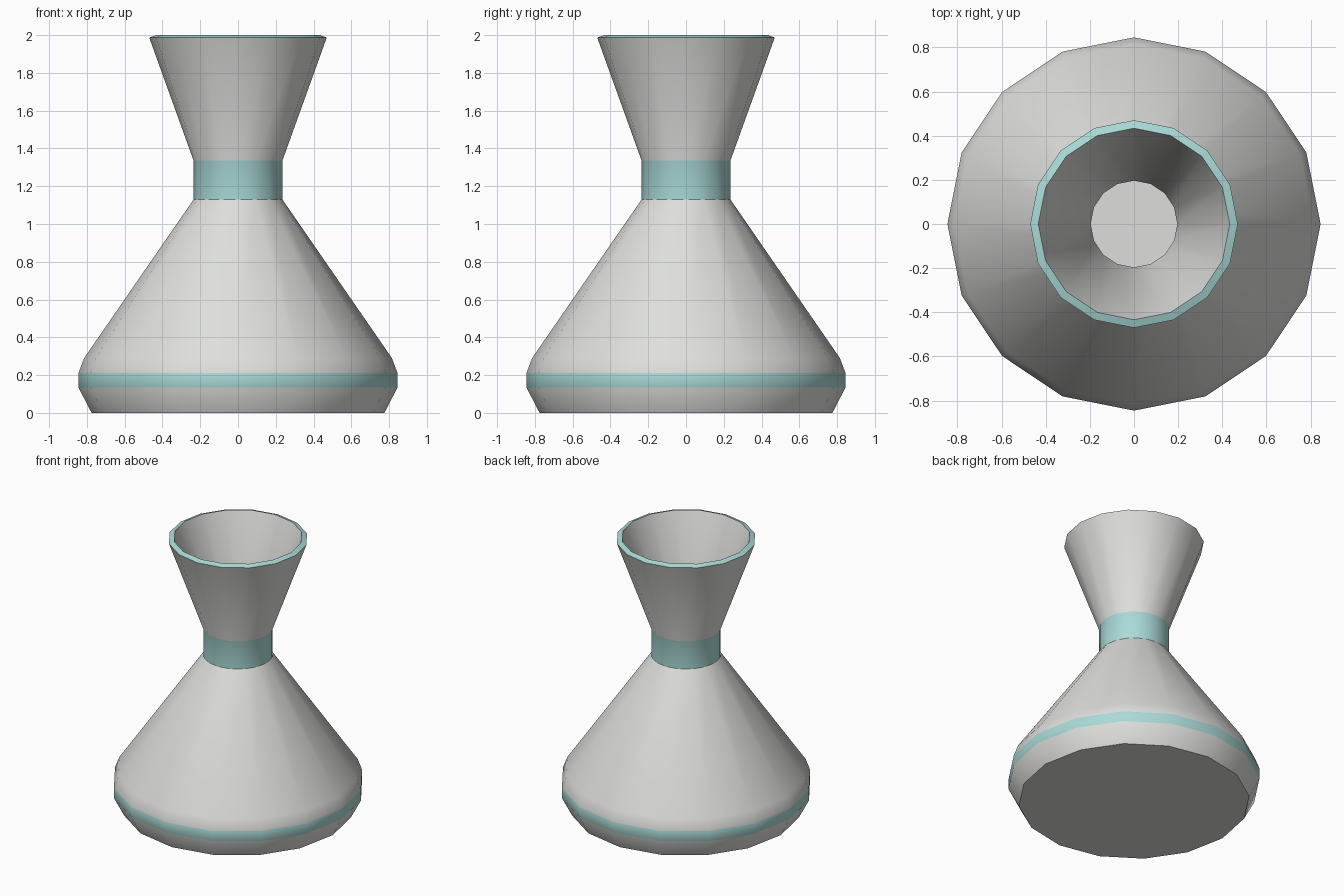
import bpy, bmesh, math

if "Cube" in bpy.data.objects:
    bpy.data.objects.remove(bpy.data.objects["Cube"])

SIDES = 16


def material(name, rgb):
    m = bpy.data.materials.new(name)
    m.diffuse_color = (*rgb, 1)
    m.use_nodes = True
    m.node_tree.nodes["Principled BSDF"].inputs["Base Color"].default_value = m.diffuse_color
    return m


glaze = material("pale grey", (0.73, 0.74, 0.71))
teal = material("soft teal", (0.40, 0.70, 0.68))

# Outer profile (radius, height) and the colour of the band above each point
profile = [(0.775, 0.0, 0), (0.845, 0.135, 1), (0.845, 0.21, 0), (0.815, 0.29, 0),
           (0.235, 1.13, 1), (0.235, 1.335, 0), (0.47, 1.987, 0)]

# Turned shell with a flat base
bm = bmesh.new()
rings = []
for r, z, _ in profile:
    rings.append([bm.verts.new((r * math.cos(2 * math.pi * i / SIDES),
                                r * math.sin(2 * math.pi * i / SIDES), z))
                  for i in range(SIDES)])
bm.faces.new(rings[0][::-1])
for k in range(len(rings) - 1):
    a, b = rings[k], rings[k + 1]
    for i in range(SIDES):
        j = (i + 1) % SIDES
        f = bm.faces.new((a[i], a[j], b[j], b[i]))
        f.material_index = profile[k][2]

mesh = bpy.data.meshes.new("vase")
bm.to_mesh(mesh)
bm.free()
mesh.materials.append(glaze)
mesh.materials.append(teal)
vase = bpy.data.objects.new("vase", mesh)
bpy.context.collection.objects.link(vase)

# Wall thickness, with a teal rim
wall = vase.modifiers.new("wall", 'SOLIDIFY')
wall.thickness = 0.038
wall.offset = -1
wall.use_even_offset = True
wall.material_offset_rim = 1

# Apply the wall, then smooth the round sides and keep the creases sharp
bpy.context.view_layer.objects.active = vase
vase.select_set(True)
bpy.ops.object.modifier_apply(modifier="wall")
bpy.ops.object.shade_smooth_by_angle(angle=math.radians(30))
